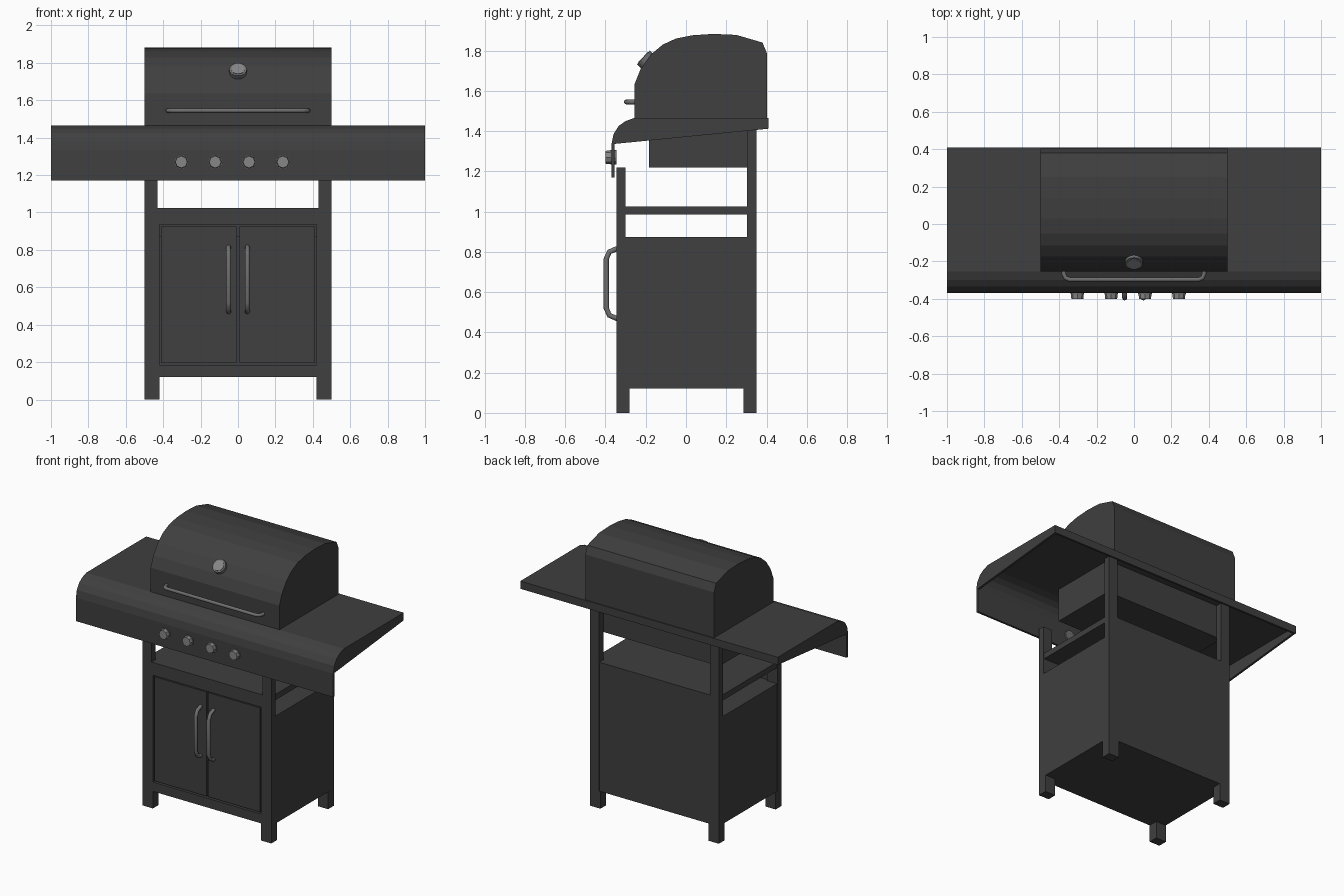
import bpy, bmesh, math
from mathutils import Vector

if "Cube" in bpy.data.objects:
    bpy.data.objects.remove(bpy.data.objects["Cube"])


def material(name, v):
    m = bpy.data.materials.new(name)
    m.diffuse_color = (v, v, v, 1)
    m.use_nodes = True
    m.node_tree.nodes["Principled BSDF"].inputs["Base Color"].default_value = m.diffuse_color
    return m


BODY = material("charcoal_body", 0.05)
METAL = material("grey_handles", 0.16)
KNOB = material("light_grey_knobs", 0.24)


def finish(name, bm, mat):
    bmesh.ops.recalc_face_normals(bm, faces=bm.faces)
    me = bpy.data.meshes.new(name)
    bm.to_mesh(me)
    bm.free()
    me.materials.append(mat)
    ob = bpy.data.objects.new(name, me)
    bpy.context.collection.objects.link(ob)
    return ob


def box(name, x, y, z, mat=BODY):
    bm = bmesh.new()
    bmesh.ops.create_cube(bm, size=1)
    for v in bm.verts:
        v.co = [(a + b) / 2 + c * (b - a) for (a, b), c in zip((x, y, z), v.co)]
    return finish(name, bm, mat)


def sides(name, x, y, z, mat=BODY):
    """A box and its mirror image across x = 0."""
    box(name + "_right", x, y, z, mat)
    box(name + "_left", (-x[1], -x[0]), y, z, mat)


def extrude(name, profile, x0, x1, mat=BODY):
    """Extrude a (y, z) profile along x."""
    bm = bmesh.new()
    face = bm.faces.new([bm.verts.new((x0, y, z)) for y, z in profile])
    ext = bmesh.ops.extrude_face_region(bm, geom=[face])
    vs = [g for g in ext["geom"] if isinstance(g, bmesh.types.BMVert)]
    bmesh.ops.translate(bm, verts=vs, vec=(x1 - x0, 0, 0))
    return finish(name, bm, mat)


def disc(name, pos, normal, r1, r2, depth, n, mat):
    bm = bmesh.new()
    bmesh.ops.create_cone(bm, cap_ends=True, segments=n, radius1=r1, radius2=r2, depth=depth)
    ob = finish(name, bm, mat)
    ob.location = pos
    ob.rotation_euler = Vector(normal).to_track_quat('Z', 'Y').to_euler()
    return ob


def bar(name, a, b, out, bend, r):
    """Bent handle tube from a to b, standing out toward -y."""
    a, b = Vector(a), Vector(b)
    d = (b - a).normalized() * bend
    o = Vector((0, -1, 0))
    k = 0.3
    pts = [a, a + o * (out - bend), a + o * (out - bend * k) + d * k, a + o * out + d]
    pts += [b + o * out - d, b + o * (out - bend * k) - d * k, b + o * (out - bend), b]
    cu = bpy.data.curves.new(name, 'CURVE')
    cu.dimensions = '3D'
    cu.bevel_depth = r
    cu.bevel_resolution = 2
    cu.use_fill_caps = True
    sp = cu.splines.new('POLY')
    sp.points.add(len(pts) - 1)
    for p, co in zip(sp.points, pts):
        p.co = (*co, 1)
    cu.materials.append(METAL)
    ob = bpy.data.objects.new(name, cu)
    bpy.context.collection.objects.link(ob)


# Cabinet: carcass, back panel, open shelf
box("cabinet_carcass", (-0.498, 0.498), (-0.32, 0.345), (0.12, 0.875))
box("back_panel", (-0.45, 0.45), (0.31, 0.348), (0.12, 1.025))
box("open_shelf", (-0.495, 0.495), (-0.32, 0.33), (0.985, 1.025))

# Front frame and doors
sides("frame_stile", (0.42, 0.5), (-0.345, -0.30), (0.12, 1.025))
box("frame_bottom_rail", (-0.42, 0.42), (-0.345, -0.31), (0.12, 0.185))
box("frame_top_rail", (-0.42, 0.42), (-0.345, -0.30), (0.935, 1.025))
sides("door", (0.007, 0.411), (-0.342, -0.315), (0.195, 0.926))

# Feet and posts
sides("front_foot", (0.42, 0.5), (-0.345, -0.28), (0, 0.12))
sides("rear_foot", (0.42, 0.5), (0.285, 0.35), (0, 0.12))
sides("front_post", (0.43, 0.5), (-0.345, -0.30), (1.025, 1.22))
sides("rear_post", (0.43, 0.5), (0.302, 0.35), (0.12, 1.45))

# Worktop with curved front: hollow underneath, closed at the ends
outer = [(0.41, 1.412), (0.41, 1.466), (-0.255, 1.466), (-0.30, 1.45), (-0.335, 1.425),
         (-0.36, 1.385), (-0.37, 1.335)]
inner = [(-0.355, 1.17), (-0.355, 1.335), (-0.345, 1.38), (-0.325, 1.413),
         (-0.295, 1.436), (-0.253, 1.452), (0.396, 1.452), (0.396, 1.412)]
extrude("worktop_shell", outer + [(-0.37, 1.17)] + inner, -0.999, 0.999)
for s, n in ((1, "right"), (-1, "left")):
    extrude("worktop_end_" + n, outer, s * 0.985, s * 1.0)

# Firebox and lid
box("firebox", (-0.47, 0.47), (-0.185, 0.302), (1.22, 1.455))
lid = [(-0.255, 1.455), (-0.255, 1.635), (-0.225, 1.71), (-0.175, 1.78), (-0.115, 1.83),
       (-0.05, 1.86), (0.03, 1.876), (0.135, 1.883), (0.25, 1.878), (0.38, 1.84),
       (0.403, 1.785), (0.403, 1.455)]
extrude("lid", lid, -0.5, 0.5)

# Handles
bar("lid_handle", (-0.375, -0.25, 1.545), (0.375, -0.25, 1.545), 0.047, 0.03, 0.012)
for x, n in ((0.05, "right"), (-0.05, "left")):
    bar("door_handle_" + n, (x, -0.335, 0.47), (x, -0.335, 0.815), 0.061, 0.05, 0.013)

# Control knobs
for i in range(4):
    x = -0.303 + i * 0.181
    disc(f"knob_base_{i}", (x, -0.36, 1.27), (0, -1, 0), 0.037, 0.037, 0.03, 12, METAL)
    disc(f"knob_{i}", (x, -0.386, 1.27), (0, -1, 0), 0.035, 0.032, 0.028, 8, KNOB)

# Lid thermometer
tilt = Vector((0, -0.73, 0.68))
spot = Vector((0, -0.197, 1.752))
disc("thermometer_rim", spot, tilt, 0.047, 0.047, 0.04, 16, METAL)
disc("thermometer_dial", spot + tilt * 0.02, tilt, 0.036, 0.036, 0.006, 16, KNOB)
